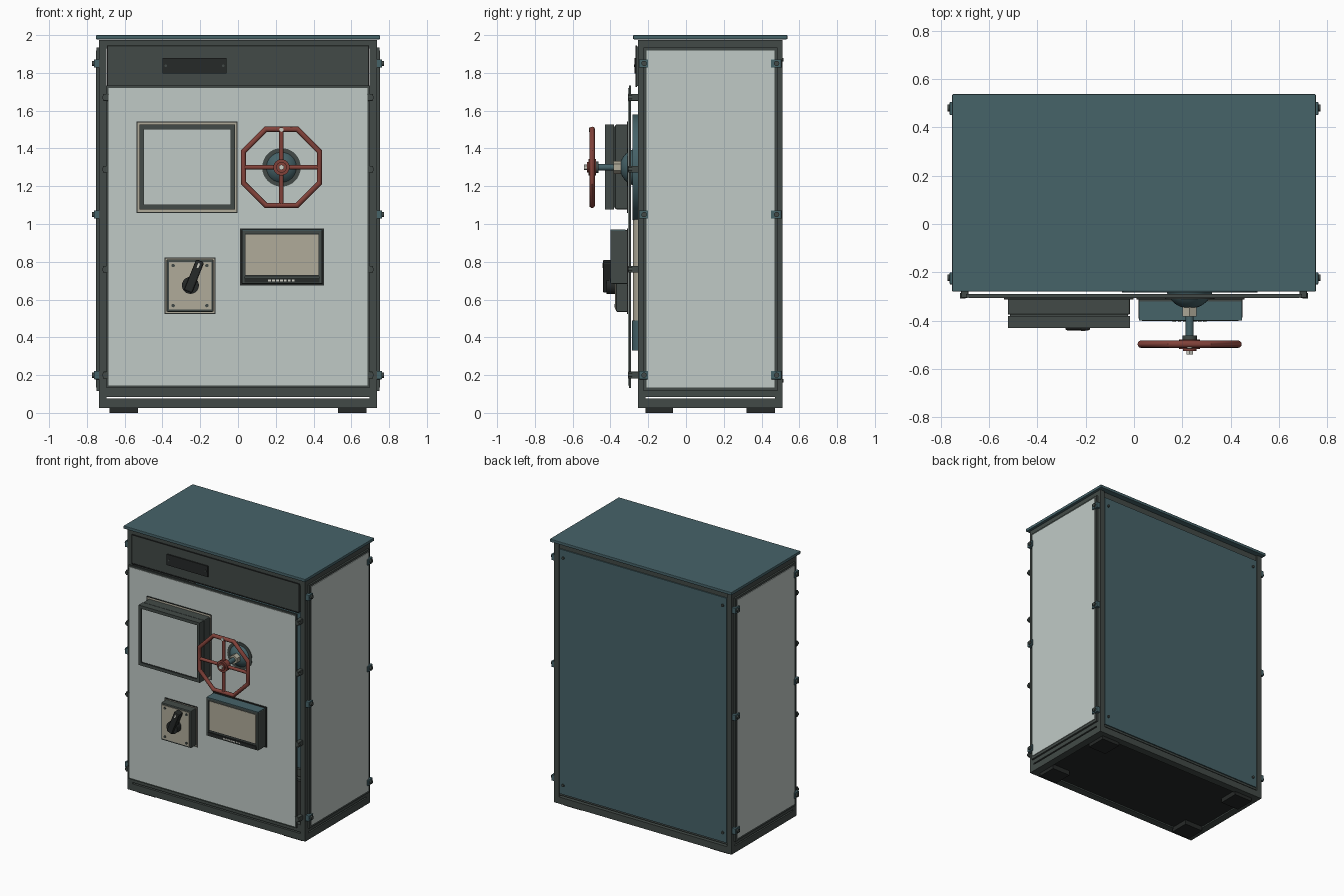
import bpy, bmesh, math
from mathutils import Matrix, Vector

cube = bpy.data.objects.get("Cube")
if cube:
    bpy.data.objects.remove(cube)


def material(name, rgb):
    linear = [((c / 255 + 0.055) / 1.055) ** 2.4 for c in rgb]
    mat = bpy.data.materials.new(name)
    mat.use_nodes = True
    mat.diffuse_color = (*linear, 1)
    mat.node_tree.nodes["Principled BSDF"].inputs["Base Color"].default_value = (*linear, 1)
    return mat


PALE = material("pale grey panel", (192, 202, 198))
DARK = material("dark frame grey", (66, 74, 71))
TEAL = material("teal paint", (70, 99, 105))
BEIGE = material("warm beige", (176, 171, 154))
RED = material("wheel red", (130, 66, 58))
BLACK = material("soft black", (38, 41, 40))
STEEL = material("bright steel", (205, 205, 195))


def finish(name, mat, bm, smooth=False, bevel=0):
    mesh = bpy.data.meshes.new(name)
    bm.to_mesh(mesh)
    bm.free()
    obj = bpy.data.objects.new(name, mesh)
    bpy.context.collection.objects.link(obj)
    mesh.materials.append(mat)
    if bevel:
        mod = obj.modifiers.new("edge bevel", 'BEVEL')
        mod.width = bevel
        mod.segments = 2
    if smooth:
        bpy.ops.object.select_all(action='DESELECT')
        obj.select_set(True)
        bpy.context.view_layer.objects.active = obj
        bpy.ops.object.shade_smooth_by_angle(angle=math.radians(35))
    return obj


def boxes(name, mat, spans, bevel=0):
    """Axis aligned blocks, each given as x, y and z ranges."""
    bm = bmesh.new()
    for span in spans:
        centre = Vector([(a + b) / 2 for a, b in span])
        size = [abs(b - a) for a, b in span]
        bmesh.ops.create_cube(bm, size=1, matrix=Matrix.Translation(centre) @ Matrix.Diagonal((*size, 1)))
    return finish(name, mat, bm, bevel=bevel)


def box(name, mat, x, y, z, bevel=0):
    return boxes(name, mat, [(x, y, z)], bevel)


def bezel(name, mat, x, y, z, rim):
    """Open rectangular frame facing the front."""
    inner = (z[0] + rim, z[1] - rim)
    return boxes(name, mat, [
        (x, y, (z[0], inner[0])), (x, y, (inner[1], z[1])),
        ((x[0], x[0] + rim), y, inner), ((x[1] - rim, x[1]), y, inner)])


def rods(name, mat, centres, radius, depth, axis='Y', sides=24, tip=None):
    turn = {'X': Matrix.Rotation(math.pi / 2, 4, 'Y'),
            'Y': Matrix.Rotation(math.pi / 2, 4, 'X'), 'Z': Matrix()}[axis]
    bm = bmesh.new()
    for c in centres:
        bmesh.ops.create_cone(bm, cap_ends=True, segments=sides, radius1=radius,
                              radius2=radius if tip is None else tip, depth=depth,
                              matrix=Matrix.Translation(c) @ turn)
    return finish(name, mat, bm, smooth=True)


def both(span):
    """A range and its mirror across the centre."""
    return [span, (-span[1], -span[0])]


# Plinth, floor and feet
FRONT, BACK = -0.255, 0.51
WIDE = (-0.735, 0.735)
boxes("plinth", DARK,
      [(WIDE, y, (0.025, 0.075)) for y in ((FRONT, -0.2), (0.455, BACK))]
      + [(x, (-0.2, 0.455), (0.025, 0.075)) for x in both((0.68, 0.735))])
box("floor_pan", BLACK, (-0.68, 0.68), (-0.2, 0.455), (0.035, 0.06))
boxes("feet", BLACK, [(x, y, (0, 0.04)) for x in both((0.53, 0.68))
                      for y in ((-0.215, -0.07), (0.32, 0.47))])

# Frame posts and rails
boxes("corner_posts", DARK, [(x, y, (0.07, 1.975)) for x in both((0.695, 0.735))
                             for y in ((FRONT, -0.215), (0.47, BACK))])
boxes("cross_rails", DARK, [((-0.695, 0.695), y, z) for y in ((FRONT, -0.215), (0.47, 0.5))
                            for z in ((0.085, 0.14), (1.93, 1.975))])
boxes("side_rails", DARK, [(x, (-0.215, 0.47), z) for x in both((0.695, 0.735))
                           for z in ((0.085, 0.13), (1.92, 1.975))])

# Roof
box("roof", TEAL, (-0.752, 0.752), (-0.28, 0.537), (1.978, 2), bevel=0.004)

# Back panel
box("back_panel", TEAL, (-0.692, 0.692), (0.49, 0.508), (0.1, 1.93))
rods("back_screws", DARK, [(x, 0.51, z) for x in (-0.66, 0.66) for z in (0.17, 1.87)],
     0.01, 0.012, sides=12)

# Side panels with dark borders and clips
boxes("side_borders", DARK, [(x, (-0.225, 0.485), (0.115, 1.935)) for x in both((0.735, 0.748))])
boxes("side_panels", PALE, [(x, (-0.208, 0.468), (0.135, 1.918)) for x in both((0.74, 0.753))])
LEVELS = (0.2, 1.05, 1.85)
boxes("side_clips", TEAL, [(x, y, (z - 0.022, z + 0.022)) for x in both((0.73, 0.762))
                           for y in ((-0.25, -0.2), (0.45, 0.505)) for z in LEVELS], bevel=0.003)
rods("clip_screws", DARK, [(s * 0.762, y, z) for s in (-1, 1) for y in (-0.222, 0.48) for z in LEVELS],
     0.014, 0.02, axis='X', sides=12)

# Header strip and blank nameplate
box("header_panel", DARK, (-0.69, 0.69), (-0.263, -0.23), (1.73, 1.94))
bezel("header_trim", BLACK, (-0.693, 0.693), (-0.267, -0.26), (1.725, 1.945), 0.006)
box("nameplate", BLACK, (-0.4, -0.06), (-0.272, -0.26), (1.797, 1.878))
rods("nameplate_screws", DARK, [(x, -0.272, 1.838) for x in (-0.382, -0.078)], 0.007, 0.006, sides=12)

# Front panel standing off the frame
box("front_panel_core", DARK, (-0.695, 0.695), (-0.303, -0.29), (0.132, 1.732))
box("front_panel_face", PALE, (-0.685, 0.685), (-0.306, -0.3), (0.144, 1.72))
HINGES = (0.2, 0.76, 1.29, 1.67)
boxes("front_standoffs", DARK, [(x, (-0.305, -0.25), (z - 0.018, z + 0.018))
                                for x in both((0.685, 0.715)) for z in HINGES], bevel=0.003)
rods("standoff_studs", DARK, [(x, -0.297, z) for x in (-0.708, 0.708) for z in HINGES],
     0.012, 0.022, sides=12)

# Pipework behind the front panel
rods("rear_valve_plate", TEAL, [(0.23, -0.268, 1.3)], 0.28, 0.03, sides=32)
rods("rear_pipe_lower", TEAL, [(0.23, -0.235, 0.41)], 0.05, 0.16, axis='Z')
rods("rear_pipe_middle", BEIGE, [(0.23, -0.235, 0.75)], 0.045, 0.55, axis='Z')

# Large window box
box("window_flange", BEIGE, (-0.534, -0.006), (-0.311, -0.3), (1.062, 1.54))
bezel("window_flange_edge", BLACK, (-0.537, -0.003), (-0.312, -0.3), (1.059, 1.543), 0.005)
box("window_body", DARK, (-0.522, -0.016), (-0.375, -0.3), (1.078, 1.526), bevel=0.006)
box("window_core", DARK, (-0.512, -0.024), (-0.418, -0.37), (1.088, 1.517))
bezel("window_bezel", DARK, (-0.522, -0.016), (-0.43, -0.38), (1.078, 1.526), 0.022)
bezel("window_seal", BLACK, (-0.503, -0.035), (-0.426, -0.41), (1.097, 1.507), 0.006)
box("window_pane", PALE, (-0.499, -0.039), (-0.422, -0.41), (1.101, 1.503))

# Display box
box("display_flange", BLACK, (0.01, 0.456), (-0.312, -0.3), (0.675, 0.976))
box("display_body", DARK, (0.018, 0.448), (-0.392, -0.3), (0.682, 0.968), bevel=0.006)
bezel("display_bezel", DARK, (0.02, 0.446), (-0.4, -0.385), (0.684, 0.966), 0.016)
box("display_hood", TEAL, (0.02, 0.446), (-0.4, -0.32), (0.964, 0.971))
box("display_seal", BLACK, (0.034, 0.432), (-0.395, -0.38), (0.722, 0.952))
box("display_screen", BEIGE, (0.041, 0.425), (-0.398, -0.38), (0.73, 0.945))
box("display_strip", BLACK, (0.034, 0.432), (-0.402, -0.39), (0.69, 0.712))
boxes("display_keys", STEEL, [((0.16 + k * 0.021, 0.174 + k * 0.021), (-0.405, -0.4), (0.696, 0.705))
                              for k in range(7)])

# Rotary switch
box("switch_flange", BEIGE, (-0.385, -0.122), (-0.311, -0.3), (0.527, 0.82))
bezel("switch_flange_edge", BLACK, (-0.388, -0.119), (-0.312, -0.3), (0.524, 0.823), 0.005)
box("switch_box", DARK, (-0.378, -0.13), (-0.37, -0.3), (0.535, 0.813), bevel=0.005)
box("switch_plate", BEIGE, (-0.366, -0.141), (-0.375, -0.36), (0.548, 0.8))
rods("switch_screws", DARK, [(x, -0.375, z) for x in (-0.343, -0.165) for z in (0.568, 0.78)],
     0.009, 0.008, sides=12)
rods("switch_knob", BLACK, [(-0.252, -0.397, 0.675)], 0.045, 0.05)
lever = box("switch_lever", BLACK, (-0.023, 0.023), (-0.033, 0.018), (-0.035, 0.14), bevel=0.008)
lever.location = (-0.252, -0.407, 0.675)
lever.rotation_euler.y = 0.38
mark = box("lever_mark", STEEL, (-0.005, 0.005), (-0.036, -0.03), (0.1, 0.125))
mark.location, mark.rotation_euler = lever.location, lever.rotation_euler

# Valve dome, stem and nut
HUB_X, HUB_Z = 0.23, 1.3


def on_axis(y):
    return [(HUB_X, y, HUB_Z)]


rods("dome_collar", DARK, on_axis(-0.305), 0.102, 0.01, sides=32)
bm = bmesh.new()
bmesh.ops.create_uvsphere(bm, u_segments=32, v_segments=20, radius=0.1,
                          matrix=Matrix.Translation((HUB_X, -0.25, HUB_Z)))
finish("valve_dome", TEAL, bm, smooth=True)
rods("stem_nut", BEIGE, on_axis(-0.362), 0.034, 0.042, sides=6)
rods("valve_stem", TEAL, on_axis(-0.425), 0.017, 0.13)

# Eight sided handwheel
WHEEL_Y = -0.497
bpy.ops.mesh.primitive_torus_add(major_segments=8, minor_segments=12, major_radius=0.218,
                                 minor_radius=0.015, location=on_axis(WHEEL_Y)[0],
                                 rotation=(math.pi / 2, math.pi / 8, 0))
rim = bpy.context.object
rim.name = "wheel_rim"
rim.data.materials.append(RED)
bpy.ops.object.shade_smooth_by_angle(angle=math.radians(35))
rods("wheel_spoke_level", RED, on_axis(WHEEL_Y), 0.012, 0.4, axis='X', sides=12)
rods("wheel_spoke_upright", RED, on_axis(WHEEL_Y), 0.012, 0.4, axis='Z', sides=12)
rods("wheel_hub", RED, on_axis(WHEEL_Y), 0.043, 0.04)
rods("hub_collar", DARK, on_axis(-0.472), 0.03, 0.02)
rods("hub_washer", RED, on_axis(-0.519), 0.028, 0.012)
rods("hub_nut", STEEL, on_axis(-0.53), 0.015, 0.018, sides=6)
rods("wheel_marker", STEEL, [(HUB_X, -0.511, HUB_Z + 0.2)], 0.012, 0.006, sides=12)
